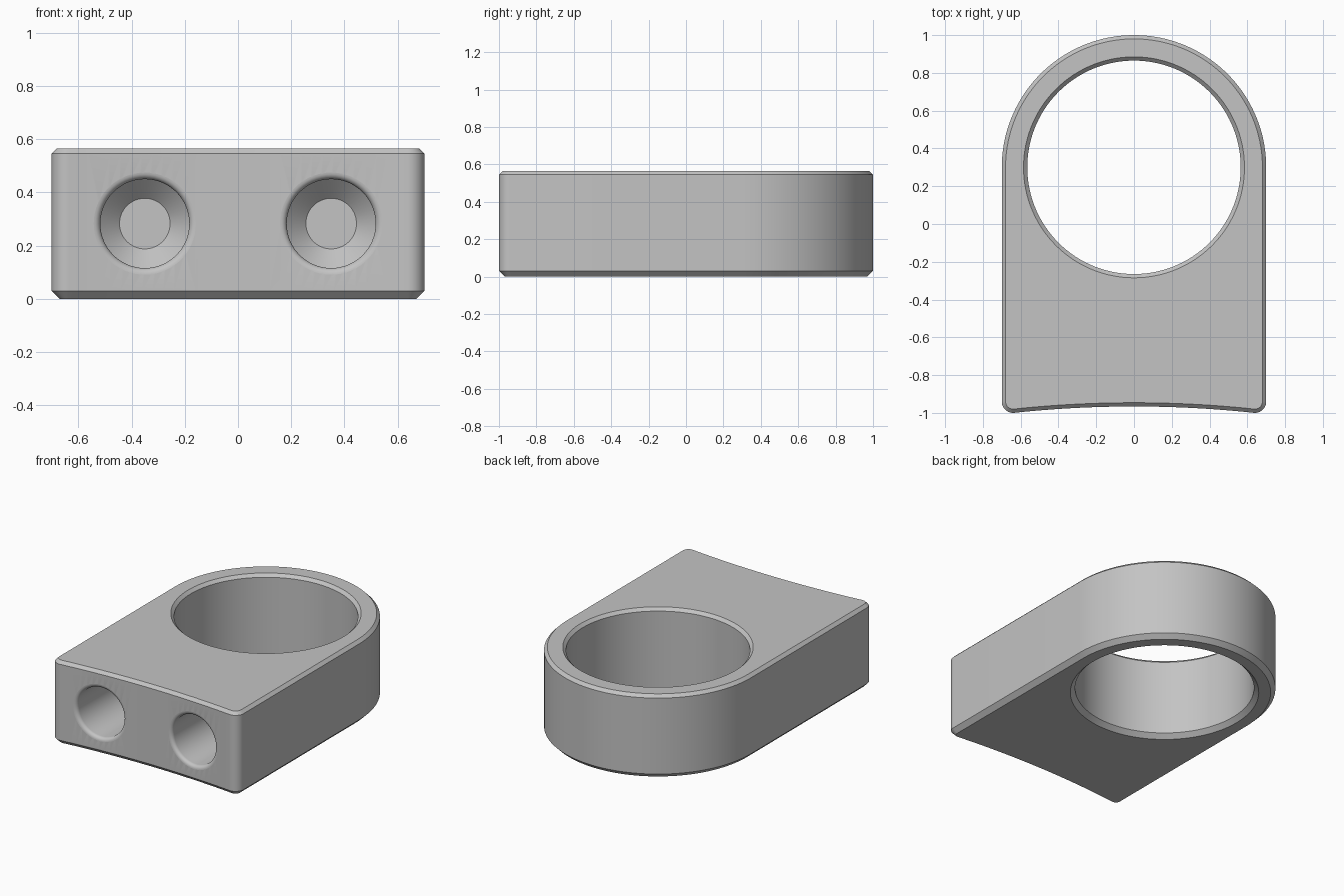
import bpy
import bmesh
from math import sin, cos, pi, radians
from mathutils import Vector

HEIGHT = 0.565
RING_Y = 0.3

if "Cube" in bpy.data.objects:
    bpy.data.objects.remove(bpy.data.objects["Cube"], do_unlink=True)

grey = bpy.data.materials.new("plain grey")
grey.use_nodes = True
grey.diffuse_color = (0.55, 0.55, 0.55, 1)
grey.node_tree.nodes["Principled BSDF"].inputs["Base Color"].default_value = grey.diffuse_color


def arc(cx, cy, r, start, end, steps):
    angles = [radians(start + (end - start) * i / steps) for i in range(steps + 1)]
    return [Vector((cx + r * cos(a), cy + r * sin(a))) for a in angles]


def front_y(x):
    """Shallow concave curve of the mounting face."""
    return -0.966 - x * x / 12


def inset(points, distance):
    """Move a counter-clockwise outline inwards."""
    result = []
    for i, p in enumerate(points):
        a = (p - points[i - 1]).normalized()
        b = (points[(i + 1) % len(points)] - p).normalized()
        t = (a + b).normalized()
        result.append(p + Vector((-t.y, t.x)) * distance / t.dot(a))
    return result


def loft(name, rings):
    """Closed solid through rings of equal point count."""
    bm = bmesh.new()
    loops = [[bm.verts.new(p) for p in ring] for ring in rings]
    for low, high in zip(loops, loops[1:]):
        for i in range(len(low)):
            j = (i + 1) % len(low)
            bm.faces.new((low[i], low[j], high[j], high[i]))
    bm.faces.new(loops[0][::-1])
    bm.faces.new(loops[-1])
    bmesh.ops.recalc_face_normals(bm, faces=bm.faces)
    mesh = bpy.data.meshes.new(name)
    bm.to_mesh(mesh)
    bm.free()
    mesh.materials.append(grey)
    obj = bpy.data.objects.new(name, mesh)
    bpy.context.collection.objects.link(obj)
    return obj


# Clamp body: round back, straight sides, rounded front corners, concave front
outline = arc(0, RING_Y, 0.7, 0, 180, 96)
outline += arc(-0.64, -0.94, 0.06, 180, 276, 12)
outline += [Vector((x / 50, front_y(x / 50))) for x in range(-30, 31, 2)]
outline += arc(0.64, -0.94, 0.06, 264, 360, 12)
levels = [(0, 0.03), (0.03, 0), (HEIGHT - 0.02, 0), (HEIGHT, 0.02)]
body = loft("clamp_body", [[(p.x, p.y, z) for p in inset(outline, d)] for z, d in levels])

# Large bore with chamfered rims
bore_profile = [(-0.1, 0.695), (0.03, 0.565), (HEIGHT - 0.02, 0.565), (HEIGHT + 0.1, 0.685)]
cutters = [loft("bore_cutter", [[(p.x, p.y, z) for p in arc(0, RING_Y, r, 0, 357, 119)]
                                for z, r in bore_profile])]

# Two blind screw holes with rounded mouths and tapered ends
FILLET = 0.025
hole_profile = [(-0.06, 0.167 + FILLET)]
for k in range(7):
    a = k / 6 * pi / 2
    hole_profile.append((FILLET * (1 - cos(a)), 0.167 + FILLET * (1 - sin(a))))
for side in (-1, 1):
    rings = [[(p.x, front_y(p.x) + depth, p.y) for p in arc(0.35 * side, HEIGHT / 2, r, 0, 354, 59)]
             for depth, r in hole_profile]
    rings += [[(p.x, y, p.y) for p in arc(0.35 * side, HEIGHT / 2, r, 0, 354, 59)]
              for y, r in ((-0.5, 0.167), (-0.43, 0.095))]
    cutters.append(loft("screw_hole_cutter", rings))

# Cut the openings
for cutter in cutters:
    cutter.hide_render = True
    cut = body.modifiers.new("cut", "BOOLEAN")
    cut.operation = "DIFFERENCE"
    cut.solver = "EXACT"
    cut.object = cutter
bpy.ops.object.select_all(action="DESELECT")
body.select_set(True)
bpy.context.view_layer.objects.active = body
for name in [m.name for m in body.modifiers]:
    bpy.ops.object.modifier_apply(modifier=name)
for cutter in cutters:
    bpy.data.objects.remove(cutter, do_unlink=True)

bpy.ops.object.shade_smooth_by_angle(angle=radians(30))
